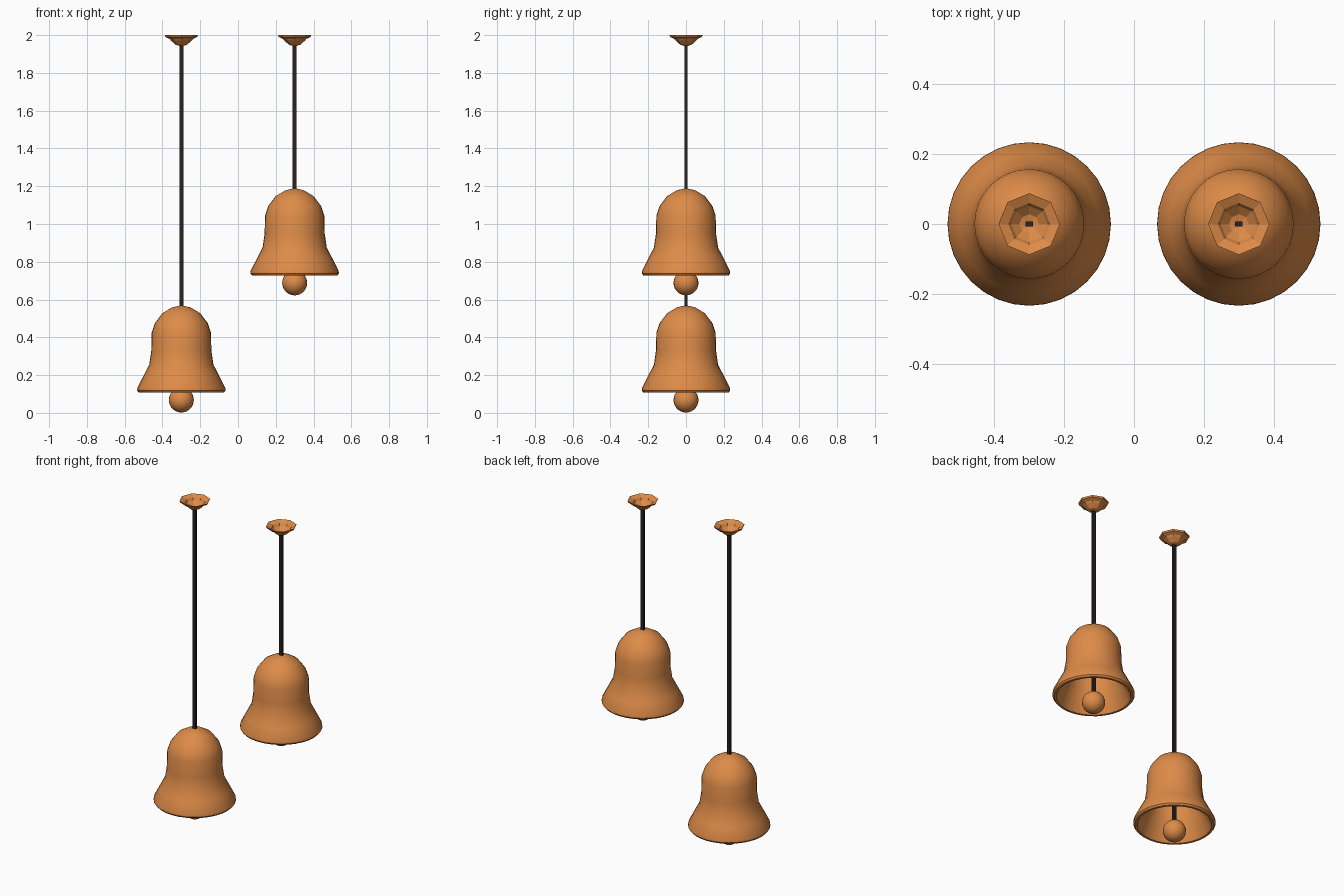
import bpy, bmesh, math

cube = bpy.data.objects.get("Cube")
if cube:
    bpy.data.objects.remove(cube)


def material(name, rgb):
    m = bpy.data.materials.new(name)
    m.use_nodes = True
    m.diffuse_color = (*rgb, 1)
    m.node_tree.nodes["Principled BSDF"].inputs["Base Color"].default_value = (*rgb, 1)
    return m


COPPER = material("copper orange", (0.73, 0.26, 0.065))
CORD = material("dark cord", (0.024, 0.015, 0.016))


def finish(name, bm, mat, loc, angle=None):
    bmesh.ops.recalc_face_normals(bm, faces=bm.faces)
    mesh = bpy.data.meshes.new(name)
    bm.to_mesh(mesh)
    bm.free()
    mesh.materials.append(mat)
    ob = bpy.data.objects.new(name, mesh)
    ob.location = loc
    bpy.context.collection.objects.link(ob)
    if angle:
        bpy.ops.object.select_all(action="DESELECT")
        ob.select_set(True)
        bpy.context.view_layer.objects.active = ob
        bpy.ops.object.shade_smooth_by_angle(angle=math.radians(angle))
    return ob


def lathe(name, profile, sides, mat, loc, angle=None):
    """Revolve an (r, z) profile around the vertical axis."""
    bm = bmesh.new()
    verts = [bm.verts.new((r, 0, z)) for r, z in profile]
    edges = [bm.edges.new(pair) for pair in zip(verts, verts[1:])]
    bmesh.ops.spin(bm, geom=verts + edges, cent=(0, 0, 0), axis=(0, 0, 1),
                   angle=math.tau, steps=sides, use_duplicate=False)
    bmesh.ops.remove_doubles(bm, verts=bm.verts, dist=0.0005)
    return finish(name, bm, mat, loc, angle)


# Heights are relative to the bottom of the clapper
BELL_OUTER = [(0, 0.57), (0.05, 0.558), (0.10, 0.528), (0.14, 0.475),
              (0.157, 0.425), (0.159, 0.33), (0.17, 0.255), (0.2, 0.197),
              (0.233, 0.132), (0.234, 0.118), (0.226, 0.108)]
BELL_INNER = [(0.212, 0.108), (0.204, 0.122), (0.18, 0.18), (0.15, 0.25),
              (0.14, 0.33), (0.138, 0.42), (0.12, 0.468), (0.085, 0.512), (0, 0.548)]
# Ceiling cup, relative to the ceiling: open above, thin walled
CUP = [(0, -0.06), (0.03, -0.051), (0.056, -0.028), (0.062, -0.02), (0.084, -0.01),
       (0.088, 0), (0.06, -0.013), (0.052, -0.026), (0.028, -0.046), (0, -0.053)]


def pendant(side, x, base):
    lathe(side + "_bell_shade", BELL_OUTER + BELL_INNER, 32, COPPER, (x, 0, base), 40)
    lathe(side + "_ceiling_cup", CUP, 8, COPPER, (x, 0, 2))

    # Clapper ball
    bm = bmesh.new()
    bmesh.ops.create_uvsphere(bm, u_segments=24, v_segments=14, radius=0.066)
    finish(side + "_clapper", bm, COPPER, (x, 0, base + 0.068), 40)

    # Square-cut cord from the cup through the shade to the clapper
    low, high = base + 0.09, 1.955
    bm = bmesh.new()
    bmesh.ops.create_cube(bm, size=1)
    bmesh.ops.scale(bm, vec=(0.022, 0.015, high - low), verts=bm.verts)
    finish(side + "_cord", bm, CORD, (x, 0, (low + high) / 2))


pendant("right", -0.3, 0.0)
pendant("left", 0.3, 0.62)
